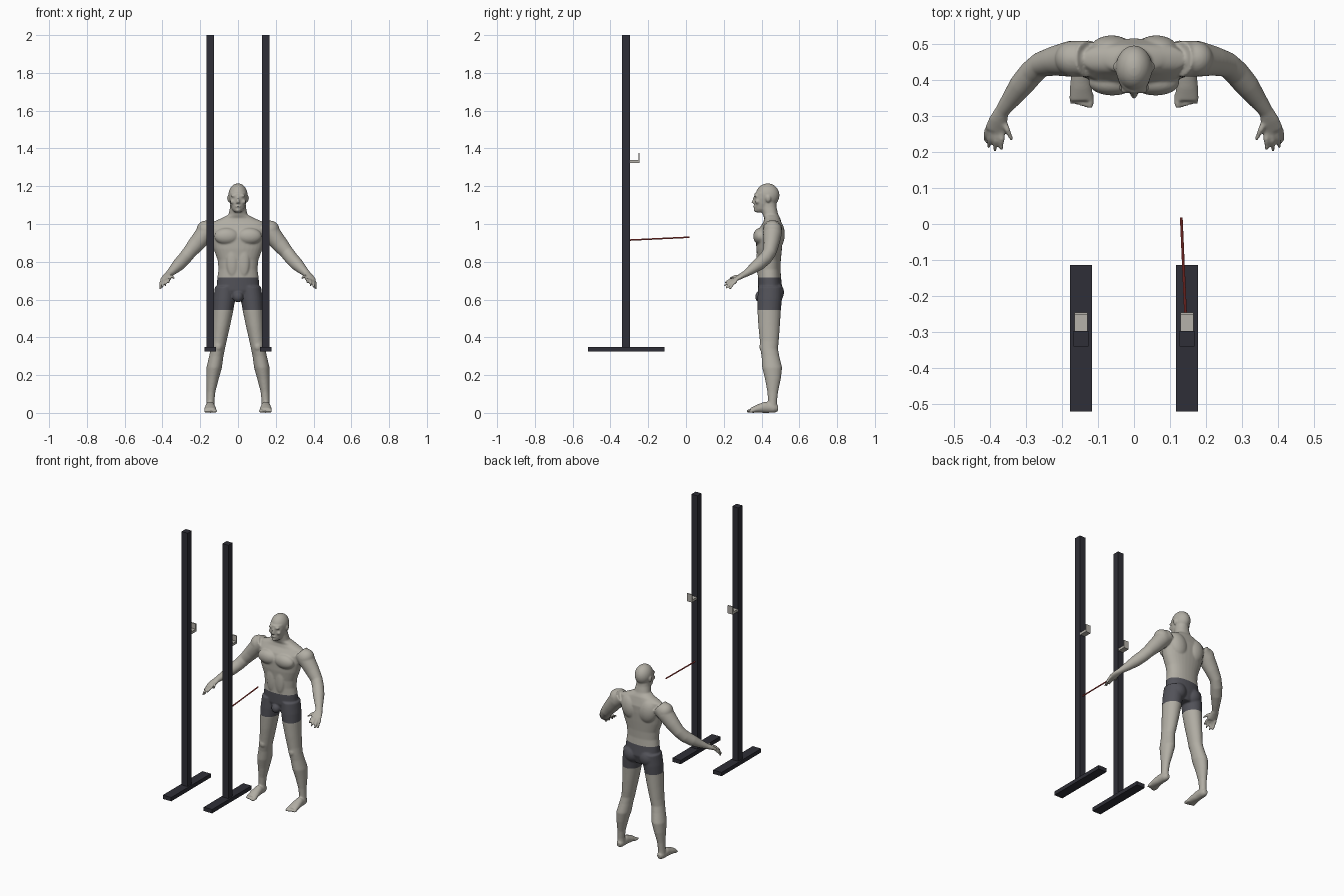
import bpy, bmesh, math
from mathutils import Vector, Matrix

cube = bpy.data.objects.get("Cube")
if cube:
    bpy.data.objects.remove(cube, do_unlink=True)


def material(name, r, g, b):
    m = bpy.data.materials.new(name)
    m.use_nodes = True
    m.diffuse_color = (r, g, b, 1)
    bsdf = next(n for n in m.node_tree.nodes if n.type == 'BSDF_PRINCIPLED')
    bsdf.inputs["Base Color"].default_value = (r, g, b, 1)
    return m


SKIN = material("warm grey skin", .44, .42, .37)
SHORTS = material("dark grey shorts", .085, .085, .10)
STEEL = material("black steel", .028, .028, .038)
HOOK = material("light grey hook", .46, .44, .40)
RED = material("red bar", .50, .06, .05)


def add_object(name, bm, *mats):
    mesh = bpy.data.meshes.new(name)
    bm.to_mesh(mesh)
    bm.free()
    for m in mats:
        mesh.materials.append(m)
    ob = bpy.data.objects.new(name, mesh)
    bpy.context.collection.objects.link(ob)
    return ob


def box(name, lo, hi, mat):
    lo, hi = Vector(lo), Vector(hi)
    bm = bmesh.new()
    bmesh.ops.create_cube(bm, size=1, matrix=Matrix.Translation((lo + hi) / 2)
                          @ Matrix.Diagonal((*(hi - lo), 1)))
    return add_object(name, bm, mat)


# Two uprights, each with a foot beam and a hook
for side, s in (("left", 1), ("right", -1)):
    x = s * .147
    box(side + "_upright", (x - .021, -.34, .34), (x + .021, -.297, 2), STEEL)
    box(side + "_base_beam", (x - .03, -.52, .325), (x + .03, -.113, .35), STEEL)
    box(side + "_hook_shelf", (x - .018, -.3, 1.324), (x + .018, -.245, 1.34), HOOK)
    box(side + "_hook_lip", (x - .018, -.251, 1.324), (x + .018, -.245, 1.375), HOOK)

# Thin red bar on the left upright
start, end = Vector((.145, -.298, .915)), Vector((.131, .018, .93))
bm = bmesh.new()
turn = (end - start).to_track_quat('Z', 'Y').to_matrix().to_4x4()
bmesh.ops.create_cone(bm, cap_ends=True, segments=10, radius1=.004, radius2=.004,
                      depth=(end - start).length,
                      matrix=Matrix.Translation((start + end) / 2) @ turn)
add_object("red_bar", bm, RED)

# Body volumes are gathered in one mesh, then fused
body = bmesh.new()
BOTH, MID = (1, -1), (1,)


def loft(rows, flat=False, sides=BOTH, seg=24, power=1.0):
    """Closed tube through rows of x, y, z, side radius, depth radius."""
    pts = [Vector(r[:3]) for r in rows]
    for s in sides:
        rings = []
        for i, r in enumerate(rows):
            if flat:
                u, v = Vector((1, 0, 0)), Vector((0, 1, 0))
            else:
                t = pts[min(i + 1, len(pts) - 1)] - pts[max(i - 1, 0)]
                u = t.cross(Vector((0, 0, 1))).normalized()
                v = u.cross(t).normalized()
            ring = []
            for k in range(seg):
                a = math.tau * k / seg
                c, d = math.cos(a), math.sin(a)
                c = math.copysign(abs(c) ** power, c)
                d = math.copysign(abs(d) ** power, d)
                p = pts[i] + u * c * r[3] + v * d * r[4]
                ring.append(body.verts.new((p.x * s, p.y, p.z)))
            rings.append(ring)
        for a, b in zip(rings, rings[1:]):
            for k in range(seg):
                n = (k + 1) % seg
                body.faces.new((a[k], a[n], b[n], b[k]))
        body.faces.new(rings[0][::-1])
        body.faces.new(rings[-1])


def blob(center, radii, sides=BOTH, tilt=0):
    for s in sides:
        m = (Matrix.Translation((center[0] * s, center[1], center[2]))
             @ Matrix.Rotation(tilt * s, 4, 'Y') @ Matrix.Diagonal((*radii, 1)))
        bmesh.ops.create_uvsphere(body, u_segments=24, v_segments=16, radius=1, matrix=m)


# Torso and neck
loft([(0, .447, .592, .05, .045), (0, .446, .65, .114, .064), (0, .442, .71, .11, .062),
      (0, .44, .76, .103, .06), (0, .44, .81, .108, .062), (0, .44, .87, .13, .068),
      (0, .442, .93, .145, .071), (0, .45, .975, .155, .064), (0, .457, 1.008, .14, .048),
      (0, .457, 1.03, .088, .042), (0, .447, 1.05, .05, .041), (0, .437, 1.09, .042, .042),
      (0, .432, 1.12, .04, .045)], flat=True, sides=MID, seg=32, power=.9)
blob((.06, .392, .935), (.066, .036, .044))           # chest
blob((.062, .478, .945), (.062, .045, .08), tilt=.2)  # shoulder blades
blob((.055, .468, .638), (.054, .051, .056))          # buttocks
blob((.168, .458, .965), (.05, .05, .054), tilt=.6)   # deltoids
blob((.03, .386, .80), (.03, .014, .08))              # abdomen
blob((0, .392, .615), (.028, .026, .03), MID)         # front of shorts

# Legs
loft([(.066, .446, .67, .056, .064), (.073, .443, .60, .058, .065),
      (.079, .44, .54, .054, .062), (.089, .44, .46, .047, .057),
      (.100, .441, .38, .040, .050), (.107, .440, .34, .038, .047),
      (.115, .447, .30, .038, .047), (.126, .456, .24, .041, .053),
      (.135, .46, .18, .033, .042), (.143, .459, .11, .023, .028),
      (.146, .458, .06, .021, .024), (.146, .455, .02, .023, .028)], flat=True)
blob((.105, .408, .35), (.022, .02, .026))            # kneecaps

# Feet with toes
loft([(.145, .487, .022, .014, .016), (.146, .467, .025, .023, .025),
      (.147, .42, .030, .026, .030), (.147, .38, .022, .031, .022),
      (.146, .343, .013, .033, .013)])
for k in range(5):
    x, tip, r = .121 + k * .0128, .321 + .003 * k, .0095 if k == 0 else .0072
    loft([(x, .36, .012, r, r), (x, tip + .012, r, r, r), (x, tip, r, r * .7, r * .7)], seg=12)

# Arms running into the palms
loft([(.13, .458, .985, .05, .048), (.175, .458, .95, .05, .05),
      (.22, .452, .895, .041, .044), (.258, .442, .85, .035, .037),
      (.283, .420, .818, .035, .036), (.312, .385, .787, .034, .034),
      (.342, .345, .757, .026, .025), (.366, .312, .735, .020, .017),
      (.376, .288, .722, .026, .014), (.385, .258, .704, .030, .010)])

# Fingers and thumb
FINGERS = (((.365, .262, .708), (.368, .206, .688)), ((.380, .258, .706), (.386, .202, .672)),
           ((.394, .260, .702), (.403, .212, .660)), ((.405, .267, .698), (.413, .232, .655)),
           ((.365, .292, .722), (.338, .232, .712)))
for base, tip in FINGERS:
    a, b = Vector(base), Vector(tip)
    knuckle = a.lerp(b, .5) + Vector((0, 0, .007))
    loft([(*a, .0088, .0085), (*knuckle, .0082, .008), (*b, .0055, .0055)], seg=12)

# Head, jaw, face and ears
blob((0, .432, 1.152), (.051, .063, .063), MID)
loft([(0, .392, 1.062, .018, .022), (0, .402, 1.078, .032, .038),
      (0, .410, 1.105, .041, .047), (0, .413, 1.135, .046, .052),
      (0, .418, 1.165, .046, .055)], flat=True, sides=MID)
blob((0, .370, 1.074), (.015, .011, .011), MID)       # chin
blob((0, .364, 1.093), (.015, .009, .007), MID)       # lips
loft([(0, .365, 1.108, .012, .010), (0, .356, 1.114, .010, .011),
      (0, .361, 1.128, .006, .009), (0, .366, 1.146, .006, .008)], flat=True, sides=MID, seg=12)
blob((.020, .371, 1.149), (.018, .010, .007))         # brows
blob((.028, .378, 1.118), (.014, .012, .012))         # cheekbones
blob((.051, .436, 1.132), (.006, .013, .019), tilt=.2)  # ears

# Fuse and smooth the body
bmesh.ops.recalc_face_normals(body, faces=body.faces)
rough = add_object("body_volumes", body, SKIN)
fuse = rough.modifiers.new("fuse", 'REMESH')
fuse.mode, fuse.voxel_size = 'VOXEL', .0045
soften = rough.modifiers.new("soften", 'SMOOTH')
soften.factor, soften.iterations = .5, 6
bpy.context.view_layer.update()
fused = bpy.data.meshes.new_from_object(
    rough.evaluated_get(bpy.context.evaluated_depsgraph_get()))
bpy.data.objects.remove(rough, do_unlink=True)

# Cut clean hems and colour the shorts between them
WAIST, HEM = .718, .545
bm = bmesh.new()
bm.from_mesh(fused)
bpy.data.meshes.remove(fused)
for z in (WAIST, HEM):
    bmesh.ops.bisect_plane(bm, geom=bm.verts[:] + bm.edges[:] + bm.faces[:], dist=1e-5,
                           plane_co=(0, 0, z), plane_no=(0, 0, 1))
for f in bm.faces:
    c = f.calc_center_median()
    f.material_index = int(HEM < c.z < WAIST and abs(c.x) < .2)
    f.smooth = True
add_object("standing_man", bm, SKIN, SHORTS)
